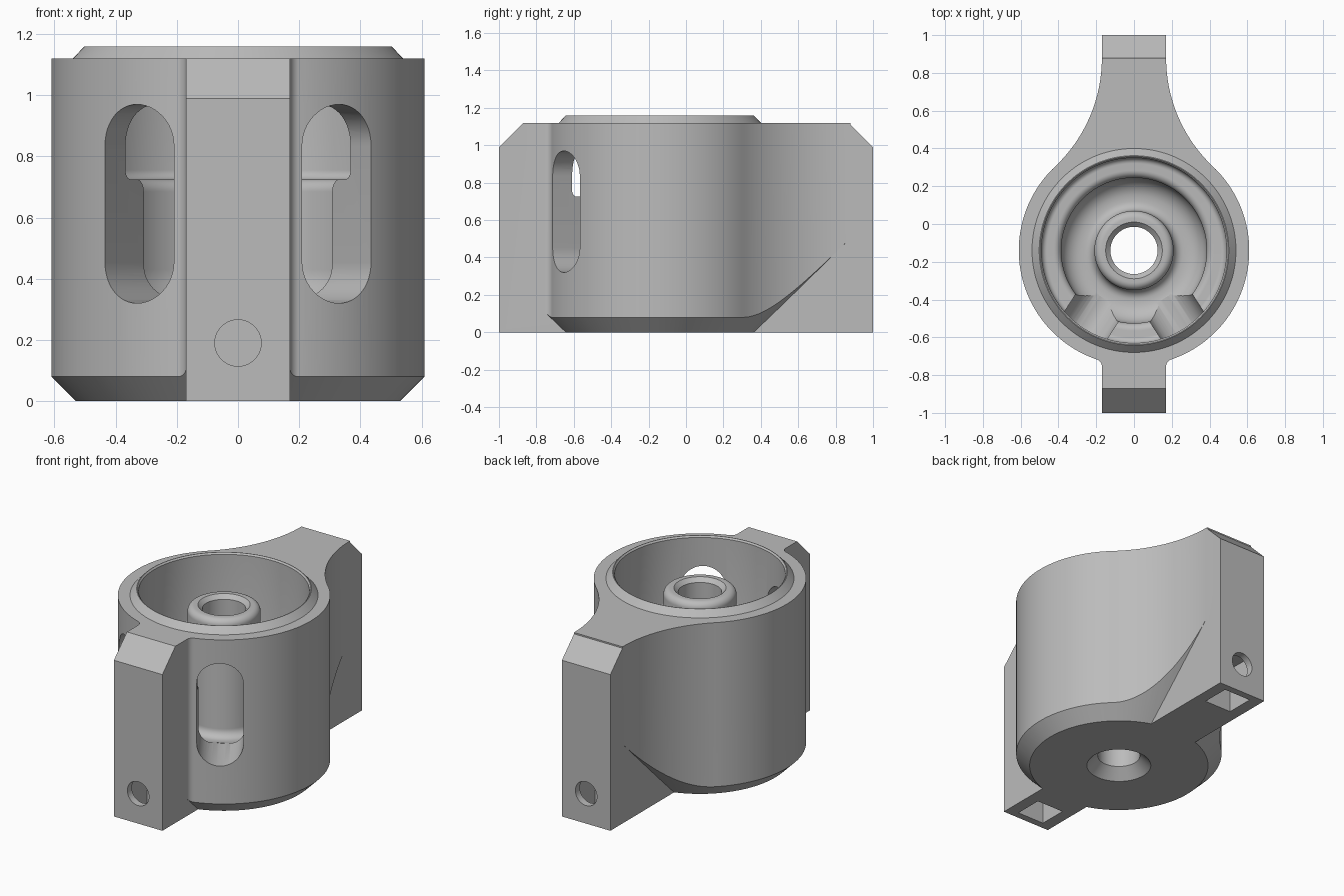
import bpy, bmesh, math
from math import cos, sin, pi, radians
from mathutils import Matrix, Vector

if "Cube" in bpy.data.objects:
    bpy.data.objects.remove(bpy.data.objects["Cube"], do_unlink=True)

AXIS_Y = -0.14      # the barrel axis sits forward of the middle
R = 0.61            # barrel radius
HALF = 0.17         # half thickness of the mounting plate
TOP = 1.12

grey = bpy.data.materials.new("plain grey")
grey.use_nodes = True
grey.diffuse_color = (0.5, 0.5, 0.5, 1)
grey.node_tree.nodes["Principled BSDF"].inputs["Base Color"].default_value = (0.5, 0.5, 0.5, 1)


def finish(name, bm):
    bmesh.ops.remove_doubles(bm, verts=bm.verts, dist=1e-5)
    bmesh.ops.recalc_face_normals(bm, faces=bm.faces)
    mesh = bpy.data.meshes.new(name)
    bm.to_mesh(mesh)
    bm.free()
    mesh.materials.append(grey)
    ob = bpy.data.objects.new(name, mesh)
    bpy.context.collection.objects.link(ob)
    return ob


def prism(name, points, depth, matrix=Matrix()):
    """Extrude a flat outline along its local z, then place it."""
    bm = bmesh.new()
    face = bm.faces.new([bm.verts.new((x, y, 0)) for x, y in points])
    new = bmesh.ops.extrude_face_region(bm, geom=[face])["geom"]
    bmesh.ops.translate(bm, vec=(0, 0, depth), verts=[v for v in new if isinstance(v, bmesh.types.BMVert)])
    bm.transform(matrix)
    return finish(name, bm)


def lathe(name, profile, steps=144):
    """Spin an (r, z) profile round the barrel axis."""
    bm = bmesh.new()
    verts = [bm.verts.new((r, 0, z)) for r, z in profile]
    edges = [bm.edges.new(pair) for pair in zip(verts, verts[1:])]
    bmesh.ops.spin(bm, geom=verts + edges, axis=(0, 0, 1), cent=(0, 0, 0),
                   angle=2 * pi, steps=steps, use_merge=True)
    bm.transform(Matrix.Translation((0, AXIS_Y, 0)))
    return finish(name, bm)


def arc(cx, cy, r, a, b, n=8):
    """Points on an arc from angle a to angle b, in degrees."""
    return [(cx + r * cos(radians(a + (b - a) * i / n)),
             cy + r * sin(radians(a + (b - a) * i / n))) for i in range(n + 1)]


def combine(target, tool, operation):
    mod = target.modifiers.new(operation, 'BOOLEAN')
    mod.operation, mod.object, mod.solver = operation, tool, 'EXACT'
    bpy.context.view_layer.objects.active = target
    bpy.ops.object.modifier_apply(modifier=mod.name)
    bpy.data.objects.remove(tool, do_unlink=True)


def blend(radius, side):
    """Concave arc tangent to both the plate side and the barrel."""
    cx = HALF + radius
    dy = math.sqrt((R + radius) ** 2 - cx ** 2) * side
    angle = math.degrees(math.atan2(dy, cx))
    return arc(cx, AXIS_Y + dy, radius, side * 180, angle + side * 180, 24), angle


# barrel outline with a wide blend at the back and a small one at the front
front, a0 = blend(0.04, -1)
back, a1 = blend(0.79, 1)
half = front + arc(0, AXIS_Y, R, a0, a1, 60)[1:-1] + back[::-1]
outline = half + [(-x, y) for x, y in reversed(half)]
body = prism("holder_body", outline, TOP)

# conical relief under the barrel
combine(body, lathe("relief_cone", [(0, -0.01), (0.52, -0.01), (1.83, 1.3), (0, 1.3)]), 'INTERSECT')

# mounting plate running front to back, with sloped top corners
plate_side = [(-1, 0), (1, 0), (1, 0.99), (0.87, TOP), (-0.87, TOP), (-1, 0.99)]
yz_to_world = Matrix(((0, 0, 1, -HALF), (1, 0, 0, 0), (0, 1, 0, 0), (0, 0, 0, 1)))
combine(body, prism("mounting_plate", plate_side, 2 * HALF, yz_to_world), 'UNION')

# raised rim
combine(body, lathe("rim", [(0, 1), (0.54, 1), (0.54, TOP), (0.502, 1.16), (0, 1.16)]), 'UNION')

# stepped cup with a central hollow post and a countersunk bore
cavity = [(0, -0.05), (0.24, -0.05), (0.125, 0.065), (0.125, 1.035), (0.15, 1.06)]
cavity += arc(0.17, 1.02, 0.04, 90, 0) + arc(0.26, 0.37, 0.05, 180, 270)
cavity += arc(0.275, 0.43, 0.11, 270, 360) + arc(0.425, 0.685, 0.04, 180, 90)
cavity += arc(0.46, 0.755, 0.03, 270, 360) + [(0.49, 1.15), (0.5, 1.162), (0.5, 1.25), (0, 1.25)]
combine(body, lathe("cup_cutter", cavity), 'DIFFERENCE')

# rounded window slots on either side of the front plate
slot = arc(0, 0.836, 0.134, 0, 180, 24) + arc(0, 0.454, 0.134, 180, 360, 24)
for side in (-1, 1):
    out = Vector((side * sin(radians(32.8)), -cos(radians(32.8)), 0))
    across = Vector((0, 0, 1)).cross(out)
    place = Matrix((across, (0, 0, 1), out)).transposed().to_4x4()
    place.translation = Vector((0, AXIS_Y, 0)) + out * 0.3
    combine(body, prism("slot_cutter", slot, 0.45, place), 'DIFFERENCE')

# screw holes in the plate ends and nut pockets from below
for side in (-1, 1):
    turn = Matrix.Rotation(radians(90), 4, 'X')
    start = Matrix.Translation((0, 0.776 if side < 0 else 1.1, 0))
    if side < 0:
        start = Matrix.Translation((0, -0.776, 0))
    combine(body, prism("screw_cutter", arc(0, 0.19, 0.076, 0, 350, 35), 0.324, start @ turn), 'DIFFERENCE')
    y0, y1 = sorted((side * 0.775, side * 0.955))
    pocket = [(-0.095, y0), (0.095, y0), (0.095, y1), (-0.095, y1)]
    combine(body, prism("nut_cutter", pocket, 0.34, Matrix.Translation((0, 0, -0.05))), 'DIFFERENCE')

bpy.ops.object.select_all(action='DESELECT')
body.select_set(True)
bpy.context.view_layer.objects.active = body
bpy.ops.object.shade_smooth_by_angle(angle=radians(25))
